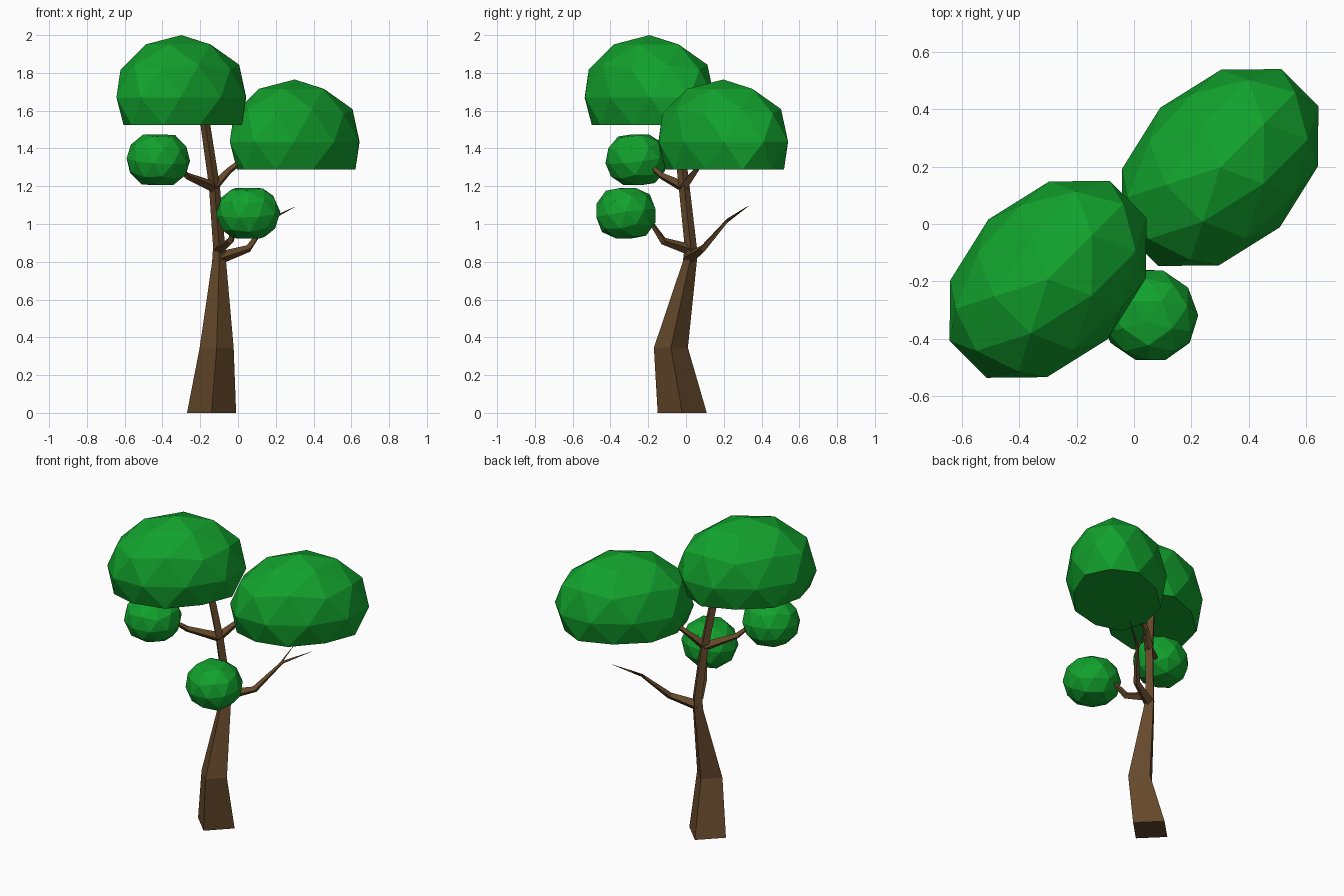
import bpy, bmesh, math
from mathutils import Vector, Matrix

if "Cube" in bpy.data.objects:
    bpy.data.objects.remove(bpy.data.objects["Cube"])


def material(name, rgb):
    m = bpy.data.materials.new(name)
    m.diffuse_color = (*rgb, 1)
    m.use_nodes = True
    m.node_tree.nodes["Principled BSDF"].inputs["Base Color"].default_value = m.diffuse_color
    return m


BARK = material("bark", (0.13, 0.066, 0.024))
LEAF = material("leaf", (0.006, 0.36, 0.026))


def finish(bm, name, mat):
    bmesh.ops.recalc_face_normals(bm, faces=bm.faces)
    me = bpy.data.meshes.new(name)
    bm.to_mesh(me)
    bm.free()
    me.materials.append(mat)
    ob = bpy.data.objects.new(name, me)
    bpy.context.collection.objects.link(ob)


def limb(name, path, level=False):
    """Four-sided tapering limb through (x, y, z, radius) points."""
    bm = bmesh.new()
    pts = [Vector(p[:3]) for p in path]
    rings = []
    for i, p in enumerate(pts):
        d = (pts[min(i + 1, len(pts) - 1)] - pts[max(i - 1, 0)]).normalized()
        if level:
            u, v = Vector((1, 0, 0)), Vector((0, 1, 0))
        else:
            u = d.cross(Vector((0, 0, 1))).normalized()
            v = d.cross(u)
        r = path[i][3]
        rings.append([bm.verts.new(p + r * s) for s in (u, v, -u, -v)])
    for a, b in zip(rings, rings[1:]):
        for k in range(4):
            j = (k + 1) % 4
            bm.faces.new((a[k], a[j], b[j], b[k]))
    bm.faces.new(rings[0])
    bm.faces.new(rings[-1])
    finish(bm, name, BARK)


def foliage(name, center, size, low, high, turn, tilt):
    """Faceted ball, squashed flat below low and above high."""
    bm = bmesh.new()
    bmesh.ops.create_icosphere(bm, subdivisions=2, radius=1)
    bm.transform(Matrix.Rotation(tilt, 4, 'X'))
    for v in bm.verts:
        v.co.z = max(low, min(high, v.co.z))
    bm.transform(Matrix.Translation(center) @ Matrix.Rotation(turn, 4, 'Z')
                 @ Matrix.Diagonal((*size, 1)))
    finish(bm, name, LEAF)


# Trunk
limb("trunk", [(-0.14, -0.02, 0, 0.13), (-0.113, -0.08, 0.345, 0.09),
               (-0.1, 0.02, 0.8, 0.037), (-0.1, 0.025, 0.88, 0.032),
               (-0.125, -0.01, 1.2, 0.029), (-0.175, -0.05, 1.54, 0.026),
               (-0.19, -0.07, 1.65, 0.015)], level=True)

# Branches
limb("bare_branch", [(-0.1, 0.02, 0.82, 0.034), (0.055, 0.09, 0.87, 0.02),
                     (0.16, 0.22, 1.02, 0.009), (0.3, 0.32, 1.09, 0.001)])
limb("bare_twig", [(0.15, 0.21, 1.01, 0.008), (0.17, 0.33, 1.095, 0.001)])
limb("front_branch", [(-0.1, 0.02, 0.865, 0.03), (-0.04, -0.12, 0.91, 0.02),
                      (0.0, -0.2, 1.03, 0.01)])
limb("left_branch", [(-0.125, -0.01, 1.195, 0.03), (-0.27, -0.13, 1.255, 0.018),
                     (-0.34, -0.21, 1.33, 0.01)])
limb("right_branch", [(-0.125, -0.01, 1.2, 0.028), (-0.05, 0.05, 1.28, 0.018),
                      (0.1, 0.12, 1.4, 0.01)])

# Two large domes, the same shape moved
big = dict(size=(0.415, 0.295, 0.33), low=-0.44, high=1,
           turn=math.radians(45), tilt=0)
foliage("upper_canopy", Vector((-0.3, -0.193, 1.67)), **big)
foliage("right_canopy", Vector((0.3, 0.197, 1.435)), **big)

# Two small clumps
small = dict(size=(0.172, 0.165, 0.155), low=-0.87, high=0.87, tilt=0.15)
foliage("left_clump", Vector((-0.422, -0.262, 1.34)), turn=0.5, **small)
foliage("front_clump", Vector((0.053, -0.318, 1.057)), turn=-0.3, **small)
